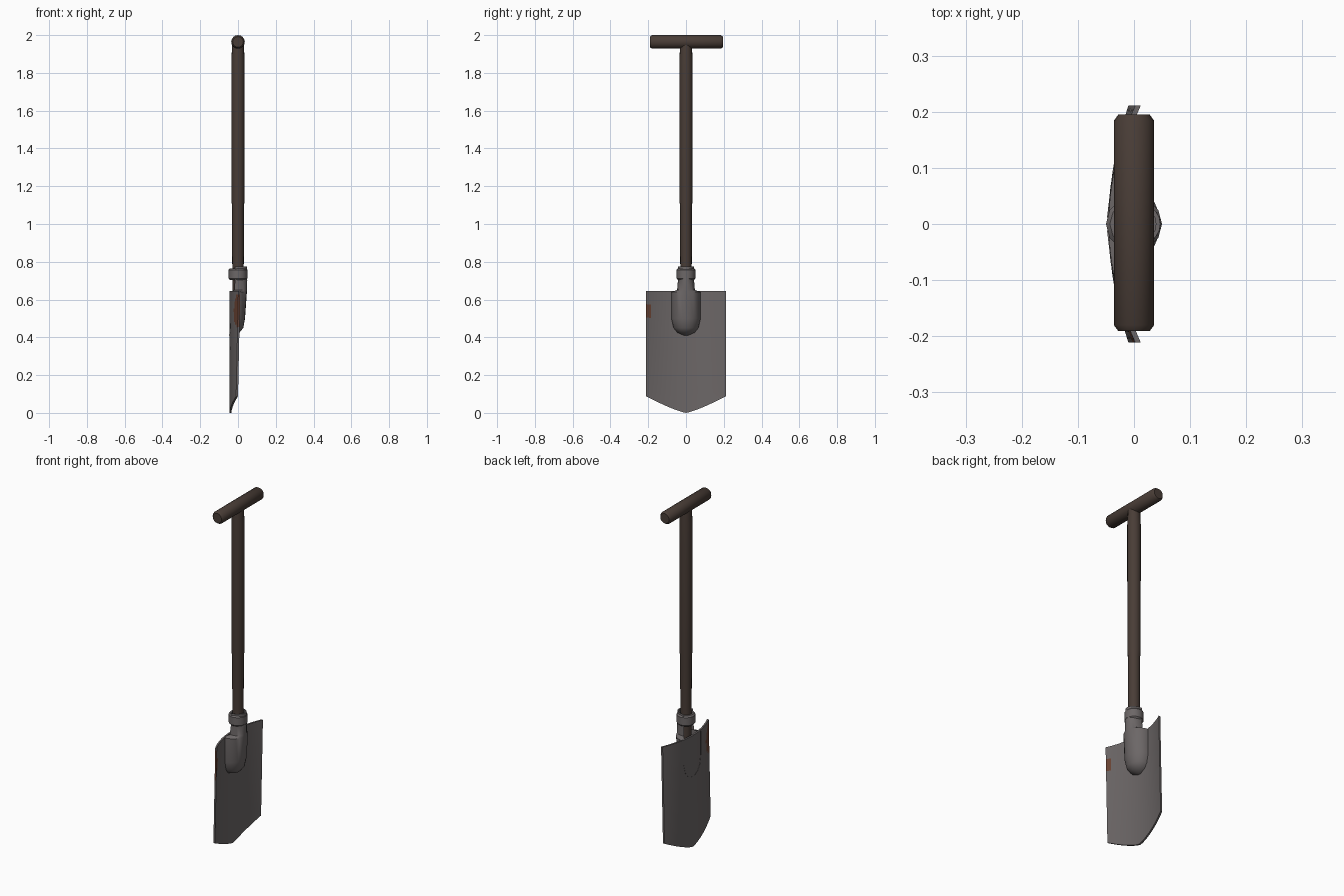
import bpy, bmesh, math
from mathutils import Matrix

if "Cube" in bpy.data.objects:
    bpy.data.objects.remove(bpy.data.objects["Cube"])


def material(name, rgb):
    m = bpy.data.materials.new(name)
    m.diffuse_color = (*rgb, 1)
    m.use_nodes = True
    m.node_tree.nodes["Principled BSDF"].inputs["Base Color"].default_value = m.diffuse_color
    return m


WOOD = material("dark_wood", (0.066, 0.046, 0.037))
STEEL = material("grey_steel", (0.150, 0.135, 0.135))
RUST = material("rust_brown", (0.150, 0.058, 0.034))


def finish(bm, name, mats, angle=40):
    bmesh.ops.recalc_face_normals(bm, faces=bm.faces)
    me = bpy.data.meshes.new(name)
    bm.to_mesh(me)
    bm.free()
    ob = bpy.data.objects.new(name, me)
    bpy.context.collection.objects.link(ob)
    for m in mats:
        me.materials.append(m)
    bpy.ops.object.select_all(action='DESELECT')
    ob.select_set(True)
    bpy.context.view_layer.objects.active = ob
    bpy.ops.object.shade_smooth_by_angle(angle=math.radians(angle))
    return ob


def skin(bm, rows, closed=False):
    """Bridge successive rows of vertices with quads."""
    n = len(rows[0])
    for a, b in zip(rows, rows[1:]):
        for i in range(n if closed else n - 1):
            j = (i + 1) % n
            bm.faces.new((a[i], a[j], b[j], b[i]))


def lathe(name, profile, mat, sides=16, matrix=Matrix(), hollow=False):
    """Turn (radius, height) pairs about z; hollow profiles close on themselves."""
    bm = bmesh.new()
    rows = [[bm.verts.new((r * math.cos(2 * math.pi * i / sides),
                           r * math.sin(2 * math.pi * i / sides), z))
             for i in range(sides)] for r, z in profile]
    if hollow:
        skin(bm, rows + rows[:1], True)
    else:
        skin(bm, rows, True)
        bm.faces.new(rows[0])
        bm.faces.new(rows[-1])
    bm.transform(matrix)
    return finish(bm, name, [mat])


def thicken(bm, dx):
    """Extrude an open sheet along x."""
    ext = bmesh.ops.extrude_face_region(bm, geom=bm.faces[:], use_keep_orig=True)
    verts = [g for g in ext["geom"] if isinstance(g, bmesh.types.BMVert)]
    bmesh.ops.translate(bm, verts=verts, vec=(dx, 0, 0))


# Wooden shaft and T grip
lathe("shaft", [(0.030, 0.56), (0.031, 1.08), (0.034, 1.12), (0.035, 1.86), (0.031, 1.96)], WOOD)
lathe("grip", [(0.028, -0.193), (0.036, -0.182), (0.036, 0.182), (0.028, 0.193)], WOOD,
      matrix=Matrix.Translation((0, 0.002, 1.964)) @ Matrix.Rotation(-math.pi / 2, 4, 'X'))

# Steel collar
lathe("collar", [(0.043, 0.704), (0.050, 0.712), (0.050, 0.757), (0.043, 0.765),
                 (0.033, 0.765), (0.033, 0.704)], STEEL, sides=12, hollow=True)

# Dished blade: curved across, deeper toward the top, pointed at the bottom
bm = bmesh.new()
COLS, ROWS, TOP = 32, 32, 0.645
rows = []
for r in range(ROWS + 1):
    row = []
    for c in range(COLS + 1):
        u = 2 * c / COLS - 1
        low = 0.088 * abs(u) ** 1.25
        z = low + (TOP - low) * r / ROWS
        depth = 0.035 + 0.012 * max(0, z - 0.09) / 0.555
        row.append(bm.verts.new((-0.045 + depth * u * u, 0.211 * u, z)))
    rows.append(row)
skin(bm, rows)
thicken(bm, 0.010)
bm.normal_update()
bmesh.ops.recalc_face_normals(bm, faces=bm.faces)
# Rust: a small spot on the inside, a taller one on the edge and outside
for f in bm.faces:
    p = f.calc_center_median()
    inside = f.normal.x > 0.3
    ry, rz = (0.033, 0.037) if inside else (0.06, 0.085)
    if ((p.y + 0.211) / ry) ** 2 + ((p.z - 0.54) / rz) ** 2 < 1:
        f.material_index = 1
finish(bm, "blade", [STEEL, RUST])

# Half-pipe socket flaring into a rounded strap on the blade: (z, half width, edge x, crown x)
bm = bmesh.new()
SECTIONS = [(0.775, 0.043, -0.008, 0.047), (0.700, 0.043, -0.008, 0.049),
            (0.650, 0.047, -0.012, 0.048), (0.640, 0.078, -0.032, 0.047),
            (0.500, 0.078, -0.032, 0.037), (0.450, 0.066, -0.034, 0.028),
            (0.425, 0.046, -0.036, 0.008), (0.410, 0.012, -0.040, -0.030)]
rows = []
for z, w, x0, x1 in SECTIONS:
    rows.append([bm.verts.new((x0 + (x1 - x0) * math.sin(math.pi * i / 12),
                               -w * math.cos(math.pi * i / 12), z)) for i in range(13)])
skin(bm, rows)
thicken(bm, -0.008)
finish(bm, "socket", [STEEL])
